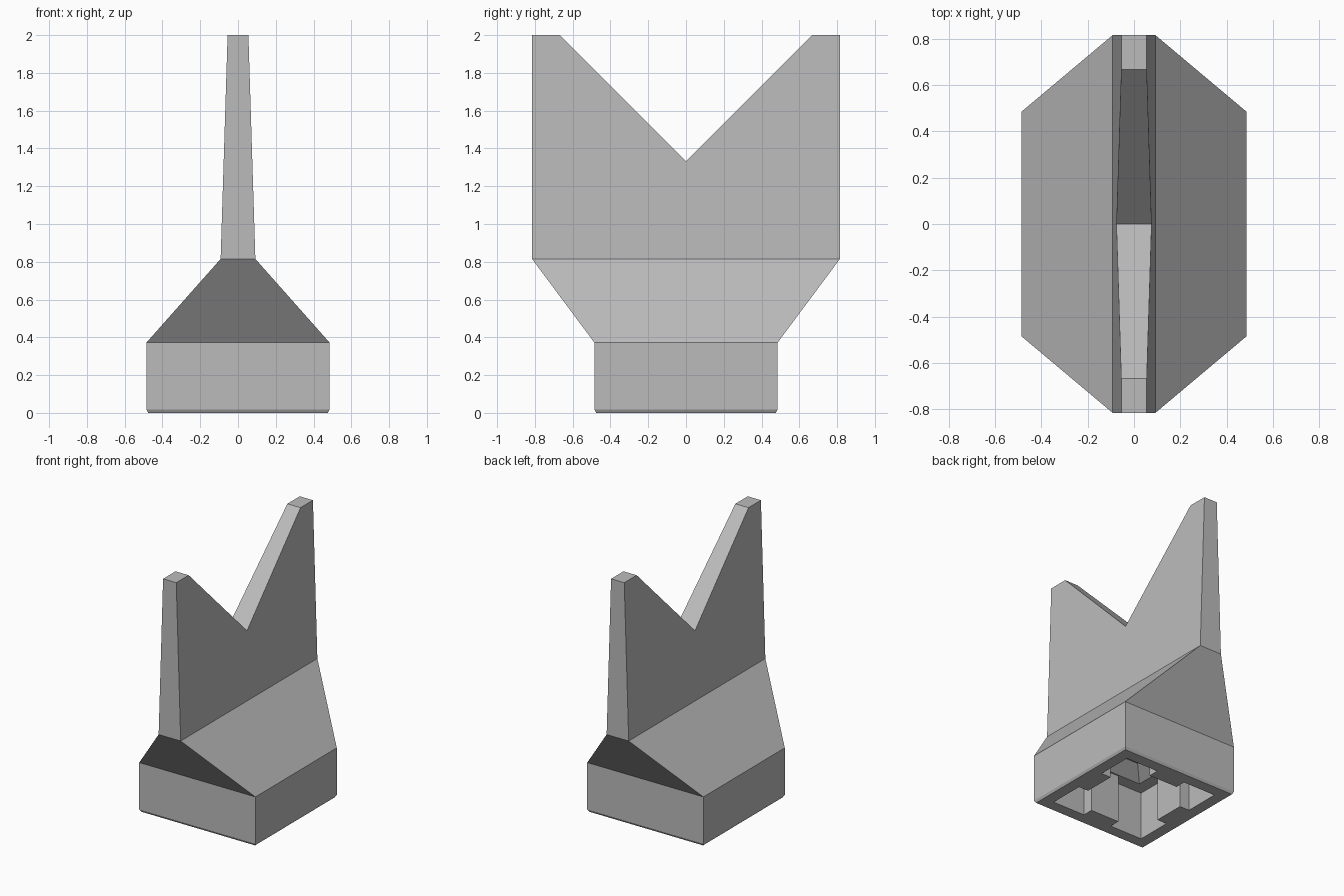
import bpy
import bmesh

cube = bpy.data.objects.get("Cube")
if cube:
    bpy.data.objects.remove(cube, do_unlink=True)

grey = bpy.data.materials.new("plain grey")
grey.use_nodes = True
colour = (0.5, 0.5, 0.5, 1)
grey.diffuse_color = colour
grey.node_tree.nodes["Principled BSDF"].inputs["Base Color"].default_value = colour


def finish(name, bm):
    """Weld the mesh, fix its normals and make an object of it."""
    bmesh.ops.remove_doubles(bm, verts=bm.verts, dist=0.0001)
    bmesh.ops.recalc_face_normals(bm, faces=bm.faces)
    mesh = bpy.data.meshes.new(name)
    bm.to_mesh(mesh)
    bm.free()
    mesh.materials.append(grey)
    obj = bpy.data.objects.new(name, mesh)
    bpy.context.collection.objects.link(obj)
    return obj


def loft(bm, rings, cap_top=True):
    """Join stacked rings of points with side walls, and cap the ends."""
    loops = [[bm.verts.new(p) for p in ring] for ring in rings]
    for low, high in zip(loops, loops[1:]):
        for i in range(len(low)):
            j = (i + 1) % len(low)
            bm.faces.new((low[i], low[j], high[j], high[i]))
    bm.faces.new(loops[0])
    if cap_top:
        bm.faces.new(loops[-1])


def rectangle(x, y, z):
    return [(x, y, z), (-x, y, z), (-x, -y, z), (x, -y, z)]


# Body: square foot and flared shoulder
FOOT, LENGTH, SHOULDER, TOP = 0.485, 0.815, 0.815, 2.0
bm = bmesh.new()
loft(bm, [rectangle(FOOT - 0.01, FOOT - 0.01, 0),
          rectangle(FOOT, FOOT, 0.018),
          rectangle(FOOT, FOOT, 0.372),
          rectangle(0.092, LENGTH, SHOULDER)], cap_top=False)

# Body: thin tapering blade with a V-shaped notch
profile = [(-LENGTH, SHOULDER), (-LENGTH, TOP), (-0.667, TOP), (0, 1.333),
           (0.667, TOP), (LENGTH, TOP), (LENGTH, SHOULDER)]


def half_width(z):
    return 0.092 - 0.037 * (z - SHOULDER) / (TOP - SHOULDER)


left = [bm.verts.new((half_width(z), y, z)) for y, z in profile]
right = [bm.verts.new((-half_width(z), y, z)) for y, z in profile]
bm.faces.new(left)
bm.faces.new(right)
for i in range(len(profile) - 1):
    bm.faces.new((left[i], left[i + 1], right[i + 1], right[i]))
body = finish("notched_blade_body", bm)

# Underside socket: square hole with a rib in the middle of each wall
WALL, RIB, TIP = 0.39, 0.12, 0.31
outline = []
quarter = [(TIP, RIB), (WALL, RIB), (WALL, WALL), (RIB, WALL), (RIB, TIP)]
for _ in range(4):
    outline += quarter
    quarter = [(-y, x) for x, y in quarter]
bm = bmesh.new()
loft(bm, [[(x, y, z) for x, y in outline] for z in (-0.1, 0.36)])
socket = finish("socket_cutter", bm)

# Tapered recess above the socket
bm = bmesh.new()
loft(bm, [rectangle(0.3, 0.3, 0.3), rectangle(0.3, 0.3, 0.36),
          rectangle(0.2, 0.2, 0.44)])
recess = finish("recess_cutter", bm)

# Cut both hollows, then drop the cutters
bpy.context.view_layer.objects.active = body
for cutter in (socket, recess):
    cut = body.modifiers.new("cut", "BOOLEAN")
    cut.operation = "DIFFERENCE"
    cut.solver = "EXACT"
    cut.object = cutter
    bpy.ops.object.modifier_apply(modifier=cut.name)
    bpy.data.objects.remove(cutter, do_unlink=True)
